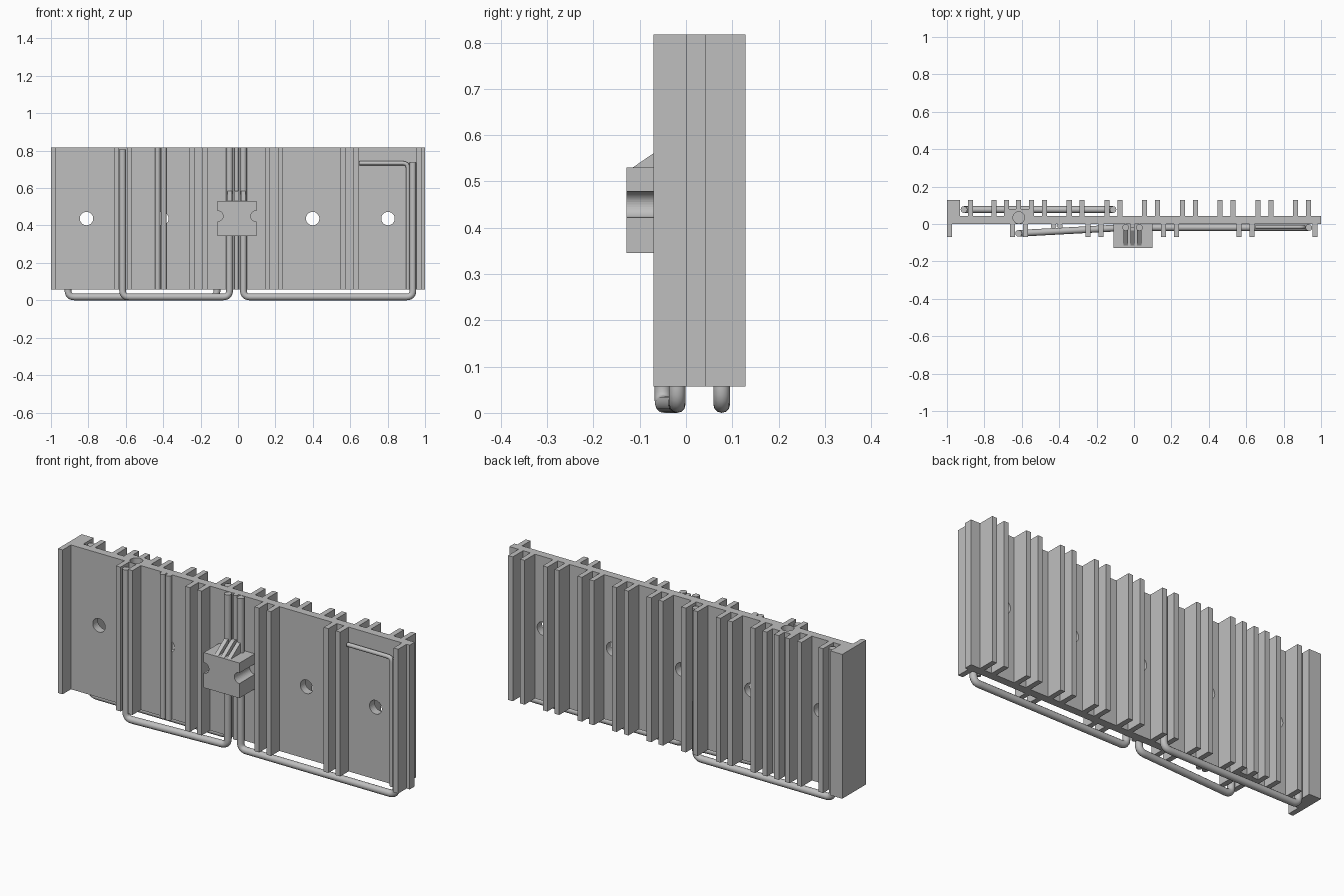
import bpy, bmesh, math
from mathutils import Vector

cube = bpy.data.objects.get("Cube")
if cube:
    bpy.data.objects.remove(cube, do_unlink=True)

grey = bpy.data.materials.new("grey metal")
grey.use_nodes = True
grey.diffuse_color = (0.52, 0.52, 0.52, 1)
grey.node_tree.nodes["Principled BSDF"].inputs["Base Color"].default_value = (0.52, 0.52, 0.52, 1)

BOTTOM, TOP = 0.057, 0.817
FRONT, BACK, THICK = -0.07, 0.128, 0.042
HOLE_Z = 0.437


def finish(name, bm):
    bmesh.ops.recalc_face_normals(bm, faces=bm.faces)
    mesh = bpy.data.meshes.new(name)
    bm.to_mesh(mesh)
    bm.free()
    obj = bpy.data.objects.new(name, mesh)
    bpy.context.collection.objects.link(obj)
    mesh.materials.append(grey)
    return obj


def prism(name, points, offset):
    """Extrude a flat outline along an offset."""
    bm = bmesh.new()
    face = bm.faces.new([bm.verts.new(p) for p in points])
    ext = bmesh.ops.extrude_face_region(bm, geom=[face])
    verts = [v for v in ext["geom"] if isinstance(v, bmesh.types.BMVert)]
    bmesh.ops.translate(bm, verts=verts, vec=Vector(offset))
    return finish(name, bm)


def cylinder(name, centre, direction, radius, length, sides=32):
    bm = bmesh.new()
    bmesh.ops.create_cone(bm, cap_ends=True, segments=sides, radius1=radius,
                          radius2=radius, depth=length)
    turn = Vector(direction).to_track_quat("Z", "Y").to_matrix()
    bmesh.ops.rotate(bm, verts=bm.verts, matrix=turn)
    bmesh.ops.translate(bm, verts=bm.verts, vec=Vector(centre))
    return finish(name, bm)


def smooth(obj):
    bpy.ops.object.select_all(action="DESELECT")
    obj.select_set(True)
    bpy.context.view_layer.objects.active = obj
    bpy.ops.object.shade_smooth_by_angle(angle=math.radians(35))


def cut(obj, cutter):
    cutter.hide_render = True
    cutter.hide_viewport = True
    mod = obj.modifiers.new("cut", "BOOLEAN")
    mod.operation = "DIFFERENCE"
    mod.solver = "EXACT"
    mod.object = cutter


def pipe(name, corners, radius, bend=0.035):
    """Round tube through corner points with rounded bends."""
    pts = [Vector(c) for c in corners]
    path = [pts[0]]
    for a, b, c in zip(pts, pts[1:], pts[2:]):
        p, q = b + (a - b).normalized() * bend, b + (c - b).normalized() * bend
        for i in range(7):
            t = i / 6
            path.append(p * (1 - t) ** 2 + b * (2 * t * (1 - t)) + q * t * t)
    path.append(pts[-1])
    curve = bpy.data.curves.new(name, "CURVE")
    curve.dimensions = "3D"
    curve.bevel_depth = radius
    curve.bevel_resolution = 4
    curve.use_fill_caps = True
    spline = curve.splines.new("POLY")
    spline.points.add(len(path) - 1)
    for point, co in zip(spline.points, path):
        point.co = (*co, 1)
    obj = bpy.data.objects.new(name, curve)
    bpy.context.collection.objects.link(obj)
    curve.materials.append(grey)
    bpy.ops.object.select_all(action="DESELECT")
    obj.select_set(True)
    bpy.context.view_layer.objects.active = obj
    bpy.ops.object.convert(target="MESH")
    smooth(bpy.context.view_layer.objects.active)


# Finned plate: one extruded outline
FIN = 0.027
front_fins = [(-1, -0.973)]
for i in range(4):
    x = -0.662 + i * 0.4035
    front_fins += [(x, x + FIN), (x + 0.069, x + 0.069 + FIN)]
front_fins.append((0.955, 0.982))
back_fins = [(-1, -0.93), (-0.888, -0.861)]
for i in range(9):
    x = -0.763 + i * 0.2017
    back_fins += [(x, x + FIN), (x + 0.069, x + 0.069 + FIN)]
back_fins.append((-0.63, -0.603))
back_fins.sort()

outline = []
for a, b in front_fins:
    if a > -1:
        outline.append((a, 0))
    outline += [(a, FRONT), (b, FRONT), (b, 0)]
outline += [(1, 0), (1, THICK)]
for a, b in reversed(back_fins):
    outline += [(b, THICK), (b, BACK), (a, BACK)]
    if a > -1:
        outline.append((a, THICK))
plate = prism("finned_plate", [(x, y, BOTTOM) for x, y in outline], (0, 0, TOP - BOTTOM))

# Mounting holes
for i in range(5):
    cut(plate, cylinder("mounting_hole_cutter", (-0.81 + i * 0.403, 0.02, HOLE_Z),
                        (0, 1, 0), 0.036, 0.3))

# Sensor well in a thickened rib at the top edge
rib = prism("sensor_rib", [(x, y, BOTTOM) for x, y in
                           ((-0.67, 0.03), (-0.55, 0.03), (-0.55, 0.08), (-0.67, 0.08))],
            (0, 0, TOP - BOTTOM))
well = cylinder("sensor_well_cutter", (-0.616, 0.034, TOP), (0, 0, 1), 0.031, 0.2)
cut(plate, well)
cut(rib, well)

# Heat pipes
R = 0.018
LOW = R
pipe("back_heat_pipe", [(-0.909, 0.077, TOP - 0.01), (-0.909, 0.077, LOW),
                        (-0.112, 0.077, LOW), (-0.112, 0.077, TOP - 0.01)], R)
pipe("right_heat_pipe", [(-0.617, -0.05, TOP - 0.01), (-0.617, -0.05, LOW),
                         (-0.045, -0.019, LOW), (-0.045, -0.019, TOP)], R)
pipe("left_heat_pipe", [(0.029, -0.019, TOP), (0.029, -0.019, LOW),
                        (0.935, -0.019, LOW), (0.935, -0.019, TOP - 0.08)], R)
pipe("sensor_wire", [(0.65, -0.016, 0.733), (0.908, -0.016, 0.733),
                     (0.908, -0.016, BOTTOM)], 0.011, 0.025)

# Slim ridges on the front face
for x in (-0.43, -0.396):
    pipe("slim_ridge", [(x, -0.01, BOTTOM), (x, -0.01, TOP)], 0.015)
pipe("centre_ridge", [(-0.008, -0.008, BOTTOM), (-0.008, -0.008, TOP)], 0.012)

# Clamp block with a round notch on each side
block = prism("clamp_block", [(x, y, 0.345) for x, y in
                              ((-0.11, -0.128), (0.098, -0.128), (0.098, 0), (-0.11, 0))],
              (0, 0, 0.185))
for x in (-0.108, 0.096):
    cut(block, cylinder("notch_cutter", (x, -0.06, 0.45), (0, 1, 0), 0.028, 0.3))

# Sloped leads on the block
for x in (-0.055, -0.019, 0.017):
    prism("sloped_lead", [(x, -0.115, 0.53), (x, -0.035, 0.585), (x, -0.01, 0.585),
                          (x, -0.01, 0.53)], (0.022, 0, 0))
